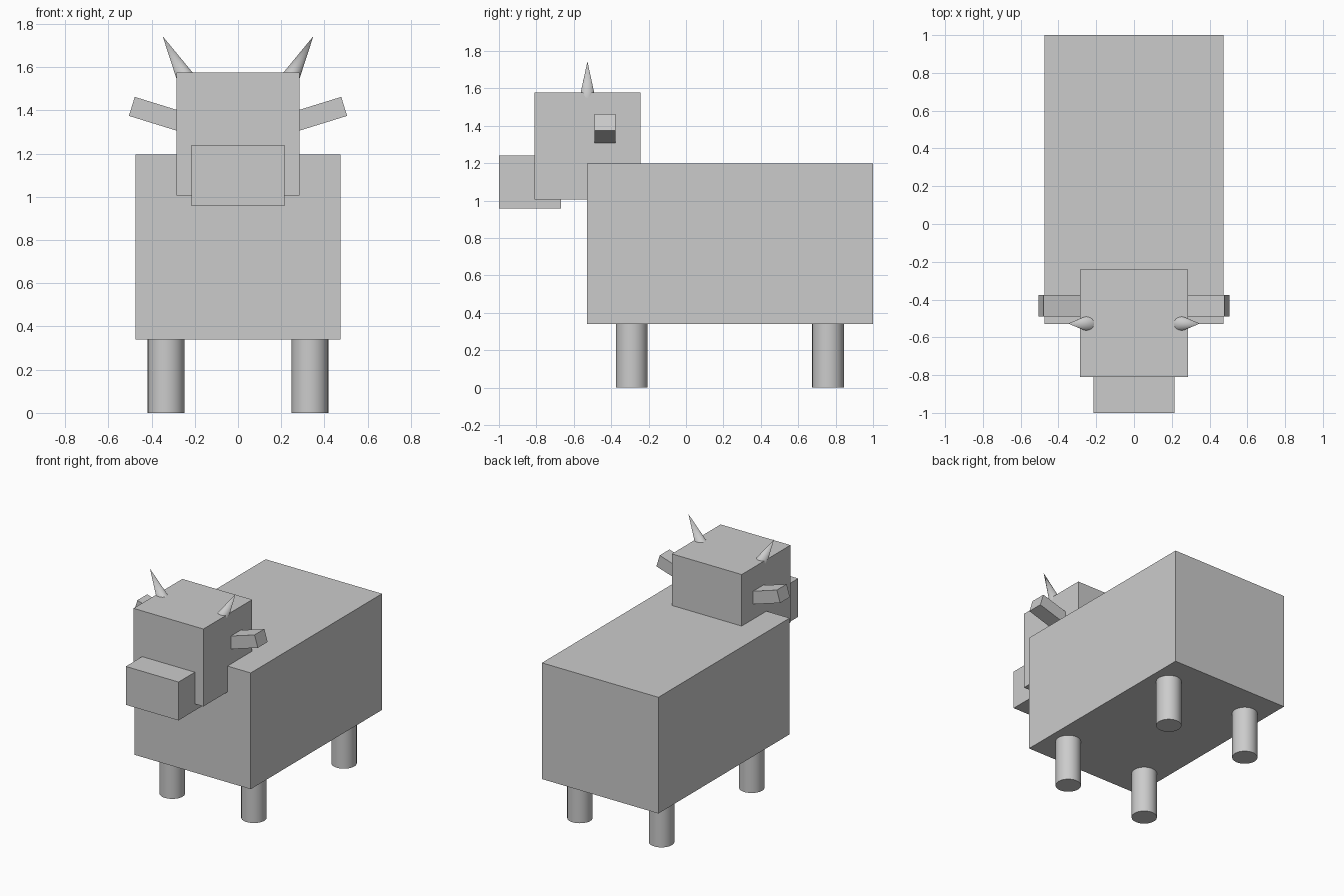
import bpy
from math import sin, cos, radians, tan

if "Cube" in bpy.data.objects:
    bpy.data.objects.remove(bpy.data.objects["Cube"])


def box(name, lo, hi):
    """Axis-aligned box between two corners."""
    centre = [(a + b) / 2 for a, b in zip(lo, hi)]
    bpy.ops.mesh.primitive_cube_add(size=1, location=centre)
    ob = bpy.context.object
    ob.name = name
    ob.scale = [b - a for a, b in zip(lo, hi)]
    bpy.ops.object.transform_apply(location=False, rotation=False, scale=True)
    return ob


# Body, head and muzzle
box("body", (-0.475, -0.53, 0.34), (0.475, 1.0, 1.197))
box("head", (-0.285, -0.81, 1.006), (0.285, -0.242, 1.577))
box("muzzle", (-0.215, -1.0, 0.957), (0.215, -0.667, 1.24))

for side, label in ((-1, "left"), (1, "right")):
    # Legs
    for y, end in ((-0.29, "front"), (0.76, "back")):
        bpy.ops.mesh.primitive_cylinder_add(vertices=32, radius=0.085, depth=0.34,
                                            location=(side * 0.333, y, 0.17))
        bpy.context.object.name = f"{end}_leg_{label}"
        bpy.ops.object.shade_smooth_by_angle()

    # Ear: bar tilted upwards, inner end buried in the head
    tilt, length = radians(17.2), 0.285
    ear = box(f"ear_{label}", (-length / 2, -0.057, -0.046), (length / 2, 0.057, 0.046))
    ear.location = (side * (0.4915 - cos(tilt) * length / 2), -0.433,
                    1.419 - sin(tilt) * length / 2)
    ear.rotation_euler.y = -side * tilt

    # Horn: cone leaning outwards, base buried in the head
    lean, height = radians(28.8), 0.285
    bpy.ops.mesh.primitive_cone_add(
        vertices=32, radius1=height * tan(radians(10.7)), radius2=0, depth=height,
        location=(side * (0.349 - sin(lean) * height / 2), -0.527,
                  1.744 - cos(lean) * height / 2),
        rotation=(0, side * lean, 0))
    bpy.context.object.name = f"horn_{label}"
    bpy.ops.object.shade_smooth_by_angle()
